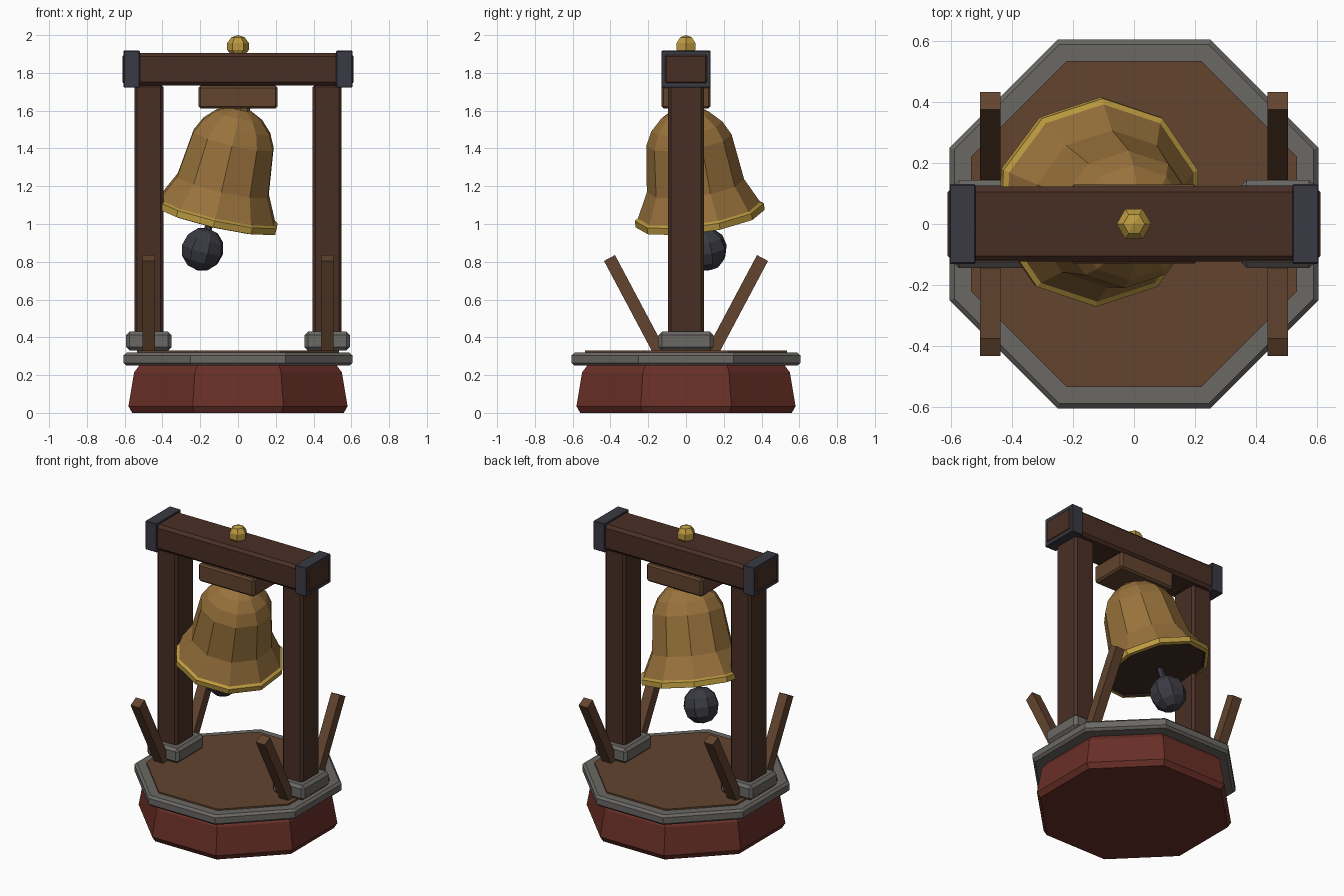
import bpy, bmesh, math
from mathutils import Vector, Matrix, Euler

if "Cube" in bpy.data.objects:
    bpy.data.objects.remove(bpy.data.objects["Cube"])


def material(name, hex_colour):
    rgb = [int(hex_colour[i:i + 2], 16) / 255 for i in (0, 2, 4)]
    lin = [c / 12.92 if c <= 0.04045 else ((c + 0.055) / 1.055) ** 2.4 for c in rgb]
    m = bpy.data.materials.new(name)
    m.diffuse_color = (*lin, 1)
    m.use_nodes = True
    m.node_tree.nodes["Principled BSDF"].inputs["Base Color"].default_value = m.diffuse_color
    return m


DARK_WOOD = material("dark wood", "492F25")
WOOD = material("mid wood", "62442F")
STONE = material("grey stone", "6A6864")
IRON = material("dark iron", "3A3A43")
BRONZE = material("bronze", "99723C")
GOLD = material("gold", "BC9A40")
RED = material("red paint", "692F27")
SHADE = material("bell inside", "3A281E")


def finish(name, bm, mats, matrix=Matrix()):
    bmesh.ops.recalc_face_normals(bm, faces=bm.faces)
    bm.transform(matrix)
    mesh = bpy.data.meshes.new(name)
    bm.to_mesh(mesh)
    bm.free()
    for m in mats:
        mesh.materials.append(m)
    ob = bpy.data.objects.new(name, mesh)
    bpy.context.collection.objects.link(ob)
    return ob


def lathe(name, profile, n, mats, start=0.0, bands=None, matrix=Matrix()):
    """Faceted solid of revolution, closed at both ends; bands = material per profile step."""
    bm = bmesh.new()
    rings = []
    for r, z in profile:
        if r < 1e-6:
            rings.append([bm.verts.new((0, 0, z))] * n)
        else:
            rings.append([bm.verts.new((r * math.cos(start + i * math.tau / n),
                                        r * math.sin(start + i * math.tau / n), z))
                          for i in range(n)])
    for k, (a, b) in enumerate(zip(rings, rings[1:])):
        for i in range(n):
            j = (i + 1) % n
            f = bm.faces.new(list(dict.fromkeys((a[i], a[j], b[j], b[i]))))
            f.material_index = bands[k] if bands else 0
    for k, ring in ((0, rings[0]), (-1, rings[-1])):
        if profile[k][0] > 1e-6:
            f = bm.faces.new(ring)
            f.material_index = bands[k] if bands else 0
    return finish(name, bm, mats, matrix)


def box(name, centre, size, mat, bevel=0.0, rot_x=0.0):
    bm = bmesh.new()
    bmesh.ops.create_cube(bm, size=1, matrix=Matrix.Diagonal((*size, 1)))
    if bevel:
        bmesh.ops.bevel(bm, geom=bm.edges[:], offset=bevel, segments=1,
                        affect='EDGES', clamp_overlap=True)
    return finish(name, bm, [mat], Matrix.Translation(centre) @ Matrix.Rotation(rot_x, 4, 'X'))


def ball_profile(r, rings):
    return [(r * math.sin(math.pi * k / rings), -r * math.cos(math.pi * k / rings))
            for k in range(rings + 1)]


# Octagonal base, profiles given by the flat-to-centre distance
def octagon(name, profile, mat):
    c = math.cos(math.pi / 8)
    lathe(name, [(a / c, z) for a, z in profile], 8, [mat], start=math.pi / 8)


octagon("red_base", [(0.56, 0), (0.58, 0.035), (0.55, 0.215), (0.52, 0.255)], RED)
octagon("stone_slab", [(0.59, 0.25), (0.605, 0.265), (0.605, 0.305), (0.59, 0.32)], STONE)
octagon("deck", [(0.535, 0.30), (0.535, 0.33)], WOOD)

# Posts with stone feet, diagonal braces and beam caps
for side, s in (("left", -1), ("right", 1)):
    x = 0.472 * s
    box(f"{side}_foot", (x, 0, 0.38), (0.24, 0.29, 0.10), STONE, 0.018)
    box(f"{side}_post", (x, 0, 1.035), (0.153, 0.19, 1.41), DARK_WOOD, 0.015)
    box(f"{side}_beam_cap", (0.563 * s, 0, 1.82), (0.086, 0.262, 0.195), IRON, 0.004)
    for end, e in (("front", -1), ("back", 1)):
        tilt = math.radians(28)
        length = 0.58
        top = Vector((x, 0.405 * e, 0.82))
        axis = Vector((0, math.sin(tilt) * e, math.cos(tilt)))
        box(f"{side}_{end}_brace", top - axis * length / 2, (0.066, 0.066, length),
            WOOD, rot_x=-tilt * e)

# Cross beam, hanging block and finial
box("beam", (0, 0, 1.82), (1.224, 0.245, 0.172), DARK_WOOD, 0.018)
box("hanging_block", (0, 0, 1.672), (0.42, 0.26, 0.122), WOOD, 0.012)
lathe("finial", ball_profile(0.06, 5), 6, [GOLD], matrix=Matrix.Translation((0, 0, 1.94)))

# Swinging bell: bronze body, gold lip, dark mouth
swing = Matrix.Translation((0, 0, 1.55)) @ Euler(
    (math.radians(8), math.radians(13), 0)).to_matrix().to_4x4()
lathe("bell",
      [(0, 0.065), (0.06, 0.06), (0.13, 0.025), (0.19, -0.035), (0.228, -0.11),
       (0.26, -0.36), (0.327, -0.495), (0.345, -0.505), (0.345, -0.54),
       (0.32, -0.545), (0.31, -0.535), (0, -0.535)],
      10, [BRONZE, GOLD, SHADE], start=math.pi / 2,
      bands=[0] * 6 + [1] * 3 + [2] * 2, matrix=swing)
lathe("bell_neck", [(0.05, 0.04), (0.05, 0.13)], 8, [BRONZE], matrix=swing)

# Clapper rod and ball
ball_at = Vector((-0.187, 0.105, 0.866))
hang = Vector((-0.02, 0.01, 1.5)) - ball_at
turn = Matrix.Translation(ball_at) @ hang.to_track_quat('Z', 'Y').to_matrix().to_4x4()
lathe("clapper_rod", [(0.02, 0), (0.02, 0.5)], 6, [IRON], matrix=turn)
lathe("clapper_ball", ball_profile(0.116, 6), 8, [IRON], matrix=turn)
